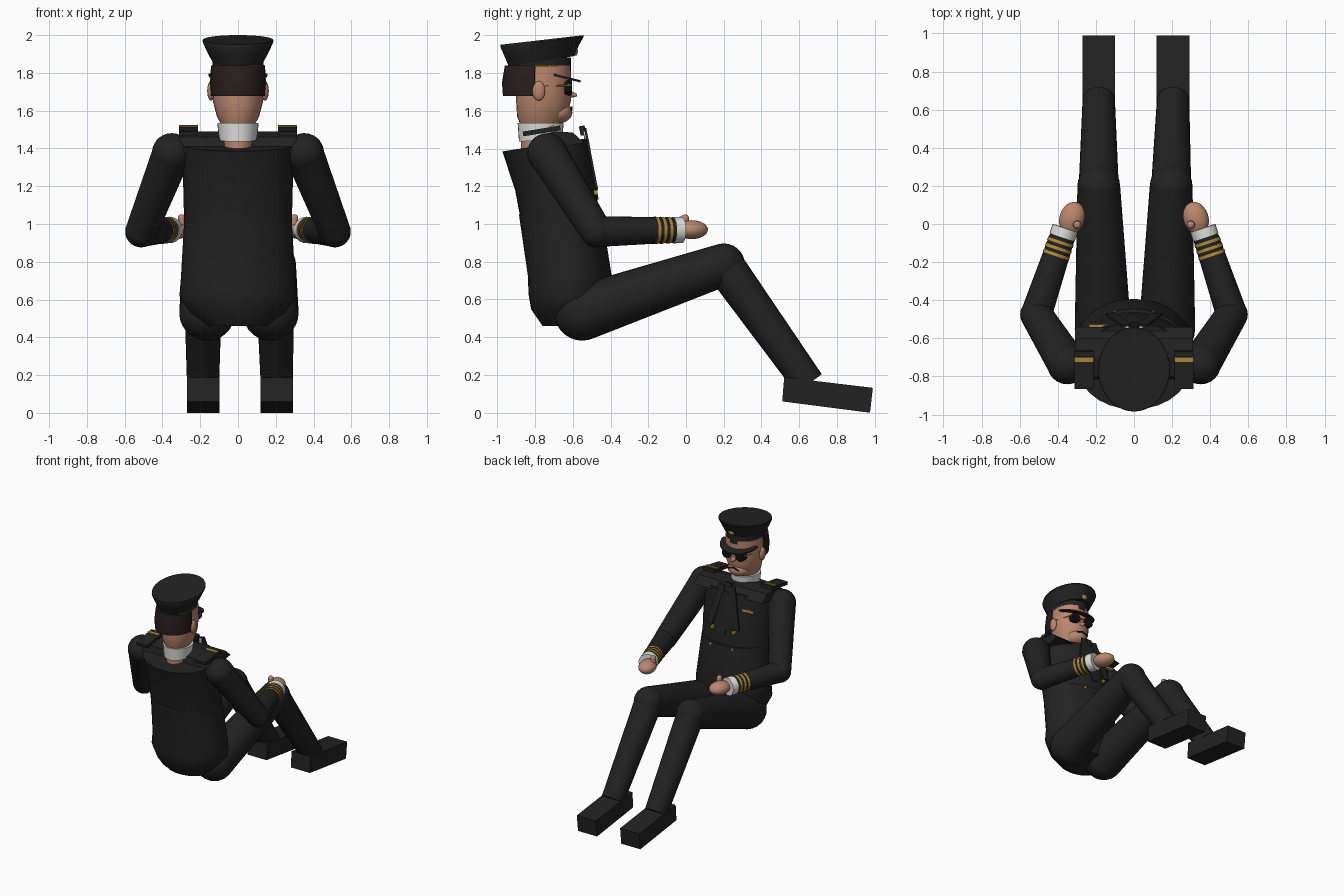
import bpy, bmesh, math
from mathutils import Vector, Matrix

if "Cube" in bpy.data.objects:
    bpy.data.objects.remove(bpy.data.objects["Cube"])


def material(name, rgb):
    m = bpy.data.materials.new(name)
    m.use_nodes = True
    col = (*rgb, 1)
    m.diffuse_color = col
    bsdf = m.node_tree.nodes["Principled BSDF"]
    bsdf.inputs["Base Color"].default_value = col
    bsdf.inputs["Roughness"].default_value = 0.8
    return m


BLACK = material("uniform black", (0.016, 0.016, 0.016))
SKIN = material("skin", (0.5, 0.24, 0.155))
HAIR = material("dark brown hair", (0.022, 0.013, 0.013))
GOLD = material("gold trim", (0.45, 0.27, 0.035))
WHITE = material("shirt white", (0.75, 0.75, 0.72))
LENS = material("dark lens", (0.005, 0.005, 0.005))


def finish(name, bm, mat, smooth=True):
    bmesh.ops.recalc_face_normals(bm, faces=bm.faces)
    me = bpy.data.meshes.new(name)
    bm.to_mesh(me)
    bm.free()
    ob = bpy.data.objects.new(name, me)
    bpy.context.collection.objects.link(ob)
    me.materials.append(mat)
    if smooth:
        bpy.ops.object.select_all(action="DESELECT")
        ob.select_set(True)
        bpy.context.view_layer.objects.active = ob
        bpy.ops.object.shade_smooth_by_angle(angle=math.radians(35))
    return ob


def loft(name, rings, mat, n=28):
    """Stack of ellipses: (y centre, z, half width, half depth, tilt)."""
    bm = bmesh.new()
    loops = []
    for yc, z, hx, hy, tilt in rings:
        ring = []
        for i in range(n):
            a = 2 * math.pi * i / n
            dy = hy * math.sin(a)
            ring.append(bm.verts.new((hx * math.cos(a), yc + dy, z + tilt * dy)))
        loops.append(ring)
    for lo, hi in zip(loops, loops[1:]):
        for i in range(n):
            j = (i + 1) % n
            bm.faces.new((lo[i], lo[j], hi[j], hi[i]))
    bm.faces.new(loops[0][::-1])
    bm.faces.new(loops[-1])
    return finish(name, bm, mat)


def limb(name, a, b, r1, r2, mat, n=24):
    a, b = Vector(a), Vector(b)
    d = b - a
    mtx = Matrix.Translation((a + b) / 2) @ d.to_track_quat("Z", "Y").to_matrix().to_4x4()
    bm = bmesh.new()
    bmesh.ops.create_cone(bm, cap_ends=True, segments=n, radius1=r1, radius2=r2,
                          depth=d.length, matrix=mtx)
    return finish(name, bm, mat)


def ball(name, c, size, mat, rot=0.0):
    bm = bmesh.new()
    mtx = Matrix.Translation(c) @ Matrix.Rotation(rot, 4, "Z") @ Matrix.Diagonal((*size, 1))
    bmesh.ops.create_uvsphere(bm, u_segments=24, v_segments=14, radius=1, matrix=mtx)
    return finish(name, bm, mat)


def box(name, c, size, mat, tilt=0.0, turn=0.0):
    bm = bmesh.new()
    mtx = (Matrix.Translation(c) @ Matrix.Rotation(tilt, 4, "X")
           @ Matrix.Rotation(turn, 4, "Y") @ Matrix.Diagonal((*size, 1)))
    bmesh.ops.create_cube(bm, size=1, matrix=mtx)
    return finish(name, bm, mat, False)


def prism(name, outline, x0, x1, mat):
    """Side outline in (y, z) extruded along x."""
    bm = bmesh.new()
    f = bm.faces.new([bm.verts.new((x0, y, z)) for y, z in outline])
    r = bmesh.ops.extrude_face_region(bm, geom=[f])
    bmesh.ops.translate(bm, vec=(x1 - x0, 0, 0),
                        verts=[v for v in r["geom"] if isinstance(v, bmesh.types.BMVert)])
    return finish(name, bm, mat, False)


# Jacket body, pelvis and shoulder yoke
loft("jacket_upper", [(-0.665, 1.0, 0.285, 0.205, 0.05), (-0.69, 1.2, 0.29, 0.215, 0.1),
                      (-0.745, 1.42, 0.298, 0.228, 0.155)], BLACK)
loft("jacket_lower", [(-0.66, 0.46, 0.16, 0.1, 0), (-0.64, 0.52, 0.25, 0.18, -0.15),
                      (-0.62, 0.62, 0.31, 0.215, -0.05), (-0.615, 0.72, 0.302, 0.222, 0),
                      (-0.665, 1.05, 0.283, 0.22, 0)], BLACK)
prism("shoulder_yoke", [(-0.82, 1.38), (-0.8, 1.46), (-0.7, 1.49), (-0.6, 1.485), (-0.54, 1.43)],
      -0.31, 0.31, BLACK)

for s, side in ((-1, "right"), (1, "left")):
    # Legs and shoes
    off = 0.01
    hip = Vector((s * 0.168 + off / 2, -0.55, 0.53))
    knee = Vector((s * 0.19 + off / 2, 0.2, 0.785))
    ankle = Vector((s * 0.195 + off, 0.65, 0.155))
    ball(side + "_hip", hip, (0.148,) * 3, BLACK)
    limb(side + "_thigh", hip, knee, 0.148, 0.112, BLACK)
    ball(side + "_knee", knee, (0.112,) * 3, BLACK)
    limb(side + "_shin", knee, ankle, 0.105, 0.085, BLACK)
    cx = s * 0.195 + off
    prism(side + "_shoe", [(0.51, 0.06), (0.975, 0.0), (0.99, 0.132), (0.52, 0.188)],
          cx - 0.086, cx + 0.086, BLACK)

    # Arms
    shoulder = Vector((s * 0.35, -0.735, 1.375))
    elbow = Vector((s * 0.513, -0.475, 0.96))
    wrist = Vector((s * 0.372, -0.055, 0.968))
    ball(side + "_shoulder", shoulder, (0.106,) * 3, BLACK)
    limb(side + "_upper_arm", shoulder, elbow, 0.104, 0.084, BLACK)
    ball(side + "_elbow", elbow, (0.084,) * 3, BLACK)
    limb(side + "_forearm", elbow, wrist, 0.082, 0.066, BLACK)
    d = (wrist - elbow).normalized()
    for k in range(3):
        p = wrist - d * (0.035 + 0.034 * k)
        limb(f"{side}_sleeve_stripe_{k + 1}", p, p - d * 0.016, 0.07 + 0.001 * k,
             0.071 + 0.001 * k, GOLD)
    limb(side + "_shirt_cuff", wrist - d * 0.015, wrist + d * 0.035, 0.07, 0.07, WHITE)
    ball(side + "_hand", (s * 0.325, 0.03, 0.97), (0.066, 0.088, 0.05), SKIN, s * 0.3)
    limb(side + "_thumb", (s * 0.3, 0.0, 0.98), (s * 0.298, -0.005, 1.03), 0.024, 0.02, SKIN)
    ball(side + "_thumb_tip", (s * 0.298, -0.005, 1.03), (0.021,) * 3, SKIN)

    # Shoulder boards
    box(side + "_shoulder_board", (s * 0.262, -0.765, 1.493), (0.1, 0.2, 0.025), BLACK, 0.16)
    box(side + "_board_stripe", (s * 0.262, -0.71, 1.514), (0.098, 0.024, 0.014), GOLD, 0.16)

    # Lapels, jacket buttons
    box(side + "_lapel", (s * 0.082, -0.503, 1.345), (0.055, 0.012, 0.33), BLACK, 0.19, -s * 0.24)
    for k, z in enumerate((1.165, 1.03, 0.9)):
        y = (-0.474, -0.46, -0.445)[k]
        limb(f"{side}_button_{k + 1}", (s * 0.095, y - 0.03, z), (s * 0.095, y + 0.005, z),
             0.017, 0.014, GOLD, 12)

    # Ears, lenses, temples, brows
    ball(side + "_ear", (s * 0.143, -0.78, 1.705), (0.02, 0.034, 0.052), SKIN)
    limb(side + "_lens", (s * 0.06, -0.645, 1.722), (s * 0.06, -0.604, 1.722), 0.04, 0.04, LENS, 16)
    limb(side + "_glasses_temple", (s * 0.148, -0.77, 1.732), (s * 0.095, -0.612, 1.735),
         0.005, 0.005, GOLD, 8)

# Shirt front, tie and name plate
box("shirt_front", (0, -0.523, 1.4), (0.1, 0.008, 0.19), WHITE, 0.19)
box("tie", (0, -0.507, 1.325), (0.05, 0.014, 0.4), BLACK, 0.19)
box("tie_knot", (0, -0.548, 1.495), (0.06, 0.03, 0.05), BLACK, 0.19)
box("name_plate", (-0.185, -0.535, 1.34), (0.1, 0.02, 0.02), GOLD, 0.1).rotation_euler.z = 0

# Neck and collar
loft("neck", [(-0.775, 1.38, 0.075, 0.1, 0), (-0.775, 1.56, 0.085, 0.1, 0)], SKIN)
loft("collar", [(-0.77, 1.445, 0.1, 0.115, 0.08), (-0.77, 1.535, 0.11, 0.122, 0)], WHITE)

# Head, jaw, nose and mouth
loft("head", [(-0.775, 1.52, 0.085, 0.1, 0), (-0.765, 1.57, 0.112, 0.13, 0),
              (-0.755, 1.65, 0.133, 0.145, 0), (-0.755, 1.74, 0.142, 0.145, 0),
              (-0.755, 1.84, 0.14, 0.145, 0)], SKIN)
ball("jaw", (0, -0.69, 1.59), (0.088, 0.088, 0.06), SKIN)
limb("nose", (0, -0.64, 1.69), (0, -0.578, 1.682), 0.03, 0.006, SKIN, 12)
for s in (-1, 1):
    box("mouth_side", (s * 0.024, -0.607, 1.612), (0.052, 0.012, 0.007), HAIR, 0, s * 0.3)
limb("glasses_bridge", (-0.025, -0.608, 1.73), (0.025, -0.608, 1.73), 0.005, 0.005, GOLD, 8)

# Hair: shell round the back of the head, cut flat ahead of the ears
hair = loft("hair", [(-0.805, 1.677, 0.143, 0.165, 0), (-0.805, 1.75, 0.148, 0.17, 0),
                     (-0.8, 1.84, 0.143, 0.16, 0)], HAIR)
bm = bmesh.new()
bm.from_mesh(hair.data)
cut = bmesh.ops.bisect_plane(bm, geom=bm.verts[:] + bm.edges[:] + bm.faces[:],
                             plane_co=(0, -0.8, 0), plane_no=(0, 1, 0), clear_outer=True)
bmesh.ops.holes_fill(bm, edges=[e for e in bm.edges if e.is_boundary])
bm.to_mesh(hair.data)
bm.free()

# Cap: band, flared crown, peak and gold cord
loft("cap_band", [(-0.772, 1.812, 0.136, 0.163, 0), (-0.772, 1.882, 0.136, 0.163, 0)], BLACK)
loft("cap_crown", [(-0.765, 1.862, 0.137, 0.174, 0.16), (-0.765, 1.92, 0.168, 0.198, 0.14),
                   (-0.763, 1.966, 0.188, 0.221, 0.12), (-0.763, 1.975, 0.186, 0.219, 0.115)],
     BLACK, 36)
peak = loft("cap_peak", [(-0.7, 1.785, 0.155, 0.142, -0.25), (-0.7, 1.797, 0.155, 0.142, -0.25)], BLACK)
bm = bmesh.new()
bm.from_mesh(peak.data)
bmesh.ops.bisect_plane(bm, geom=bm.verts[:] + bm.edges[:] + bm.faces[:],
                       plane_co=(0, -0.7, 0), plane_no=(0, -1, 0), clear_outer=True)
bmesh.ops.holes_fill(bm, edges=[e for e in bm.edges if e.is_boundary])
bm.to_mesh(peak.data)
bm.free()
cord = [Vector((0.139 * math.cos(a), -0.772 + 0.166 * math.sin(a), 1.836))
        for a in [math.radians(-98 + 11 * i) for i in range(13)]]
for p, q in zip(cord, cord[1:]):
    limb("cap_cord", p, q, 0.005, 0.005, GOLD, 8)
ball("cap_badge", (0, -0.585, 1.915), (0.025, 0.012, 0.022), GOLD)
